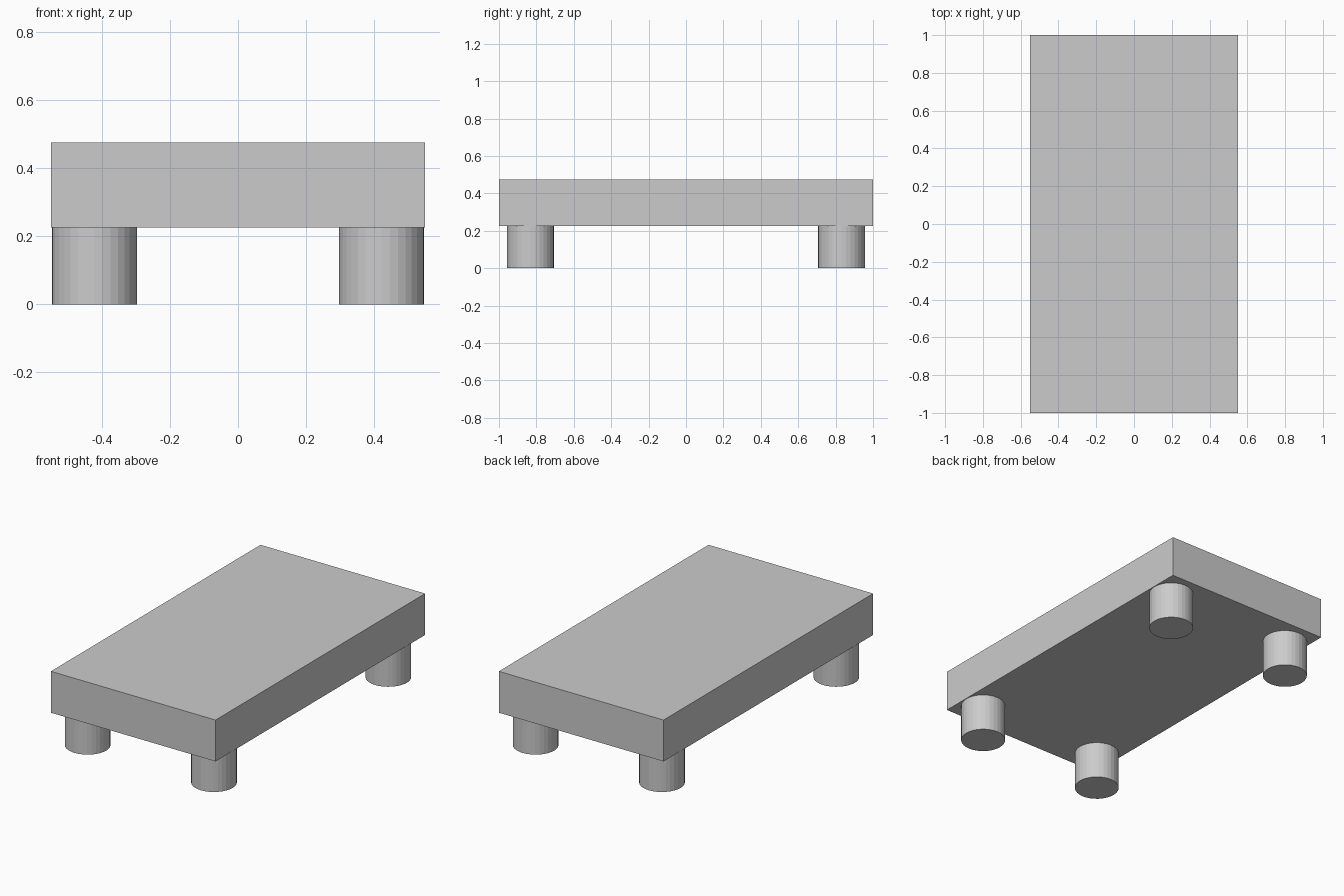
import bpy

if "Cube" in bpy.data.objects:
    bpy.data.objects.remove(bpy.data.objects["Cube"])

TOP_Z, UNDERSIDE_Z = 0.475, 0.225
LEG_RADIUS, LEG_X, LEG_Y = 0.125, 0.422, 0.832

# Thick rectangular slab
bpy.ops.mesh.primitive_cube_add(size=1, location=(0, 0, (TOP_Z + UNDERSIDE_Z) / 2))
slab = bpy.context.object
slab.name = "table_top"
slab.scale = (1.1, 2.0, TOP_Z - UNDERSIDE_Z)
bpy.ops.object.transform_apply(location=False, rotation=False, scale=True)


def add_leg(name, x, y):
    bpy.ops.mesh.primitive_cylinder_add(
        vertices=32, radius=LEG_RADIUS, depth=UNDERSIDE_Z,
        location=(x, y, UNDERSIDE_Z / 2))
    bpy.context.object.name = name


# Four short round legs, flat faceted sides
for end, sy in (("front", -1), ("back", 1)):
    for side, sx in (("left", -1), ("right", 1)):
        add_leg(f"{end}_{side}_leg", sx * LEG_X, sy * LEG_Y)
